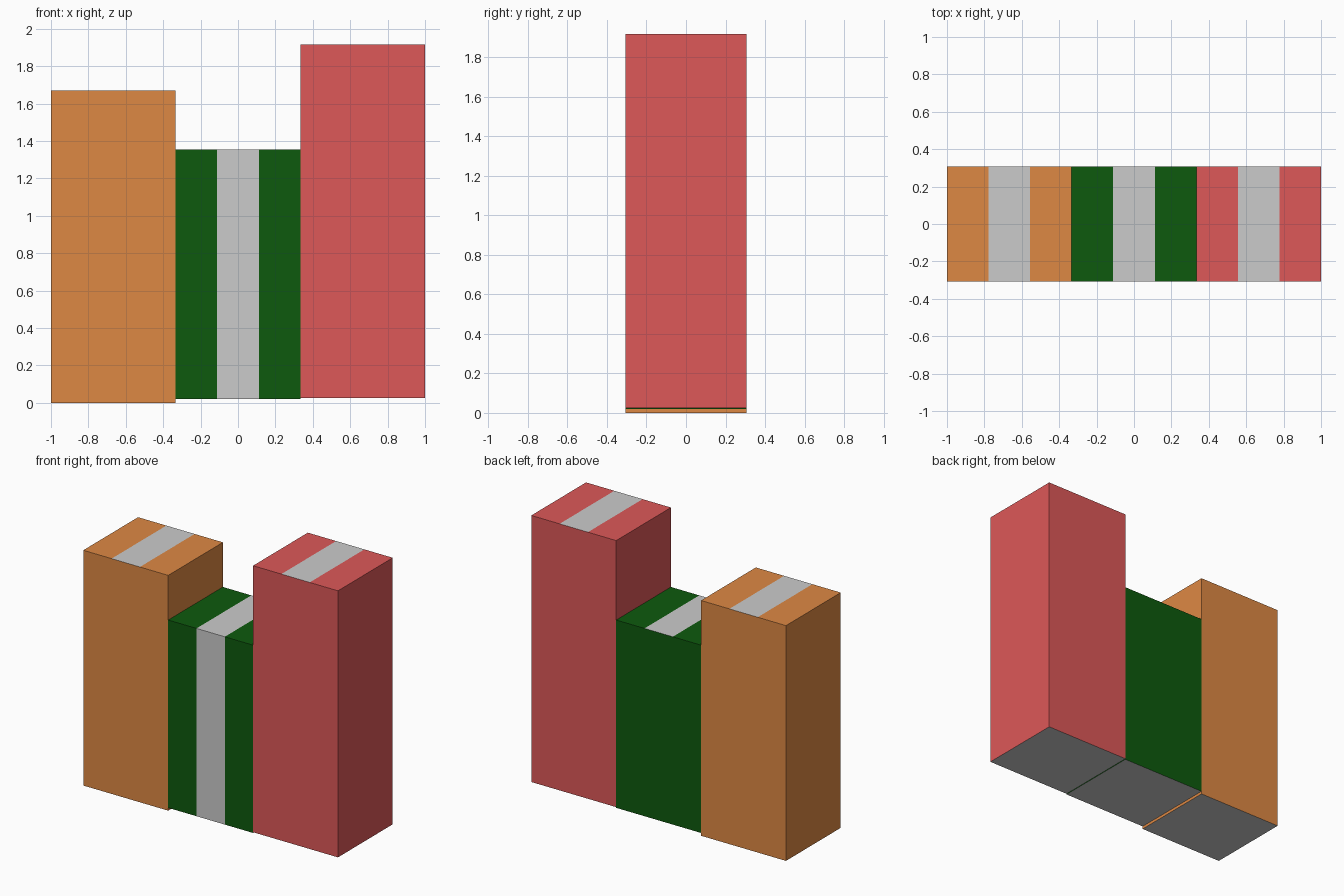
import bpy, bmesh
from mathutils import Vector

if "Cube" in bpy.data.objects:
    bpy.data.objects.remove(bpy.data.objects["Cube"])

HALF_DEPTH = 0.307
WIDTH = 2 / 3


def material(name, rgb):
    # 0-255 display colour converted to linear
    mat = bpy.data.materials.new(name)
    mat.diffuse_color = [((c / 255 + 0.055) / 1.055) ** 2.4 for c in rgb] + [1.0]
    mat.use_nodes = True
    mat.node_tree.nodes["Principled BSDF"].inputs["Base Color"].default_value = mat.diffuse_color
    return mat


def block(name, x, z0, z1, mat, front_stripe=False):
    bm = bmesh.new()
    bmesh.ops.create_cube(bm, size=1)
    bmesh.ops.scale(bm, vec=(WIDTH, 2 * HALF_DEPTH, z1 - z0), verts=bm.verts)
    # split into thirds for the stripe
    for s in (-1, 1):
        bmesh.ops.bisect_plane(bm, geom=bm.verts[:] + bm.edges[:] + bm.faces[:],
                               plane_co=(s * WIDTH / 6, 0, 0), plane_no=(1, 0, 0))
    bm.normal_update()
    # slot 0 is the coloured body, slot 1 is plain grey
    for f in bm.faces:
        middle = abs(f.calc_center_median().x) < 0.05
        striped = f.normal.z > 0.5 or (front_stripe and f.normal.y < -0.5)
        f.material_index = 1 if f.normal.z < -0.5 or (middle and striped) else 0
    mesh = bpy.data.meshes.new(name)
    bm.to_mesh(mesh)
    bm.free()
    mesh.materials.append(mat)
    mesh.materials.append(None)
    ob = bpy.data.objects.new(name, mesh)
    ob.location = Vector((x, 0, (z0 + z1) / 2))
    bpy.context.collection.objects.link(ob)


# three adjoining blocks, each with a grey top stripe and grey underside
block("left_block", -WIDTH, 0.0, 1.67, material("orange", (222, 137, 68)))
block("middle_block", 0, 0.02, 1.353, material("green", (13, 90, 13)), front_stripe=True)
block("right_block", WIDTH, 0.025, 1.917, material("red", (221, 88, 88)))
